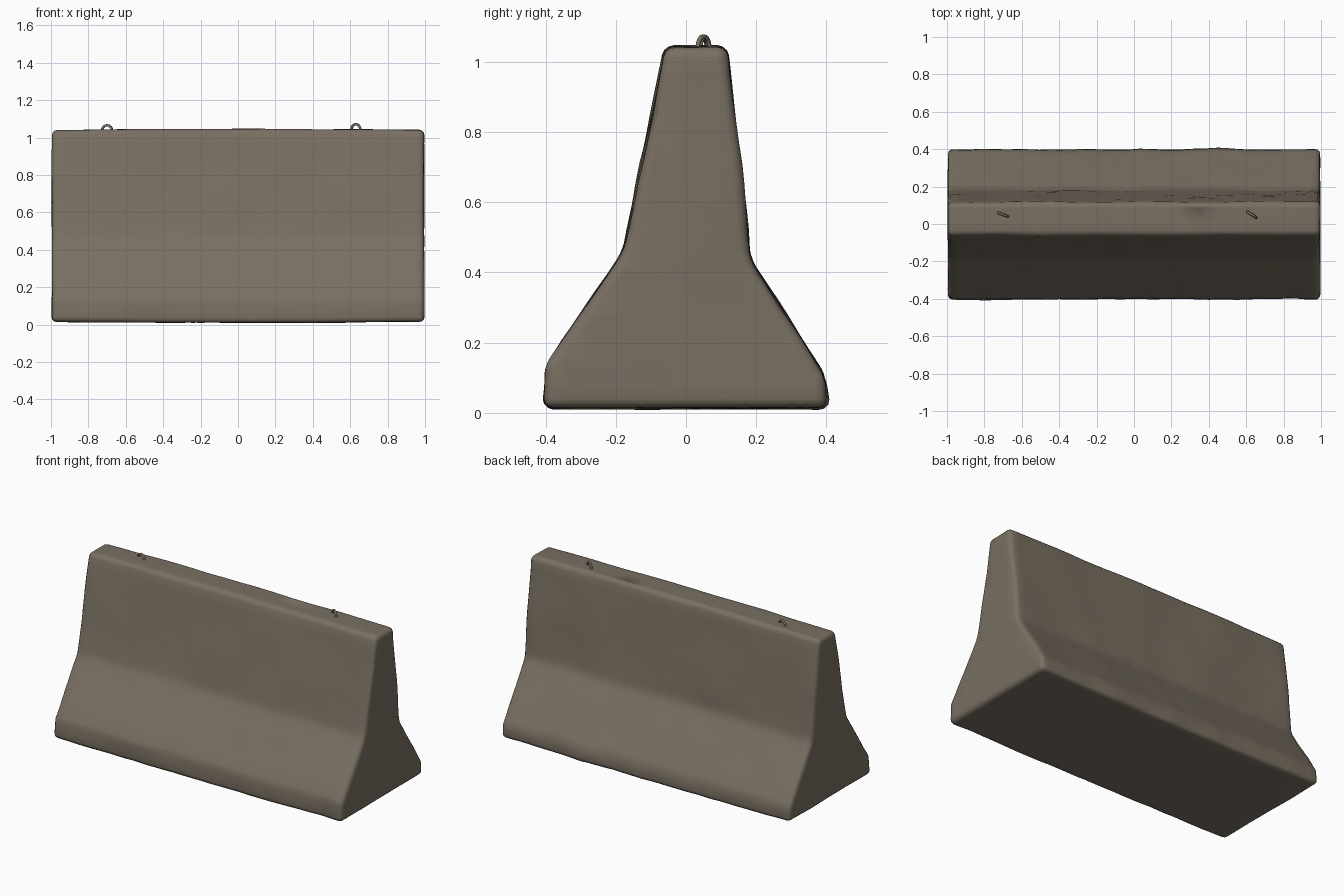
import bpy, bmesh, math
from mathutils import Vector, noise

if "Cube" in bpy.data.objects:
    bpy.data.objects.remove(bpy.data.objects["Cube"])

concrete = bpy.data.materials.new("weathered_concrete")
concrete.diffuse_color = (0.19, 0.16, 0.122, 1)
concrete.use_nodes = True
concrete.node_tree.nodes["Principled BSDF"].inputs["Base Color"].default_value = concrete.diffuse_color


def add_object(name, bm):
    mesh = bpy.data.meshes.new(name)
    bm.to_mesh(mesh)
    bm.free()
    mesh.materials.append(concrete)
    for p in mesh.polygons:
        p.use_smooth = True
    ob = bpy.data.objects.new(name, mesh)
    bpy.context.collection.objects.link(ob)
    return ob


# Barrier body: flared profile (y, z) extruded along x
profile = [(-0.405, 0.016), (0.403, 0.016), (0.397, 0.105), (0.182, 0.44),
           (0.155, 0.70), (0.114, 1.04), (-0.06, 1.04), (-0.178, 0.46), (-0.397, 0.135)]
bm = bmesh.new()
face = bm.faces.new([bm.verts.new((-0.995, y, z)) for y, z in profile])
ext = bmesh.ops.extrude_face_region(bm, geom=[face])
bmesh.ops.translate(bm, vec=(1.99, 0, 0),
                    verts=[g for g in ext["geom"] if isinstance(g, bmesh.types.BMVert)])
bmesh.ops.recalc_face_normals(bm, faces=bm.faces)

# Worn, rounded edges
sharp = [e for e in bm.edges if e.calc_face_angle(0) > math.radians(10)]
bmesh.ops.bevel(bm, geom=sharp, offset=0.026, segments=3, profile=0.5, affect='EDGES')

# Slice into a grid so the surface can be weathered


def slices(axis, lo, hi, count):
    normal = Vector((0, 0, 0))
    normal[axis] = 1
    for i in range(count):
        bmesh.ops.bisect_plane(bm, geom=bm.verts[:] + bm.edges[:] + bm.faces[:],
                               plane_co=normal * (lo + (hi - lo) * i / (count - 1)),
                               plane_no=normal, dist=1e-4)


slices(0, -0.93, 0.93, 36)
slices(1, -0.35, 0.35, 9)
slices(2, 0.08, 0.97, 15)

# Dents and bumps along the normals, stronger near the base
bm.normal_update()
moves = []
for v in bm.verts:
    broad = noise.noise(v.co * 3.1 + Vector((4, 2, 7)))
    fine = noise.noise(v.co * 10 + Vector((1, 9, 3)))
    low = max(0, 1 - v.co.z / 0.25)
    d = v.normal * (0.008 * broad + (0.003 + 0.003 * low) * fine)
    d.x *= 0.5
    d.z *= 0.4
    # gentle crown on the top and sag on the underside
    crown = max(0, 1 - v.co.x ** 2)
    d.z += 0.012 * crown * (v.co.z - 0.5) * (1 if abs(v.co.z - 0.5) > 0.4 else 0.3)
    moves.append((v, d))
for v, d in moves:
    v.co += d
body = add_object("barrier_body", bm)

# Lifting loops: bent bars set in the top
for name, x, z, turn in (("lifting_loop_left", -0.70, 1.066, -0.35),
                         ("lifting_loop_right", 0.63, 1.072, -0.6)):
    curve = bpy.data.curves.new(name, 'CURVE')
    curve.dimensions = '3D'
    curve.bevel_depth = 0.007
    curve.bevel_resolution = 1
    path = [(-0.031, -0.06)] + [(-0.029 * math.cos(math.pi * i / 8),
                                 -0.03 + 0.03 * math.sin(math.pi * i / 8)) for i in range(9)]
    path.append((0.031, -0.06))
    spline = curve.splines.new('POLY')
    spline.points.add(len(path) - 1)
    for p, (px, pz) in zip(spline.points, path):
        p.co = (px, 0, pz, 1)
    spline.use_smooth = True
    curve.materials.append(concrete)
    loop = bpy.data.objects.new(name, curve)
    loop.location = (x, 0.05, z)
    loop.rotation_euler = (0, 0, turn)
    bpy.context.collection.objects.link(loop)
